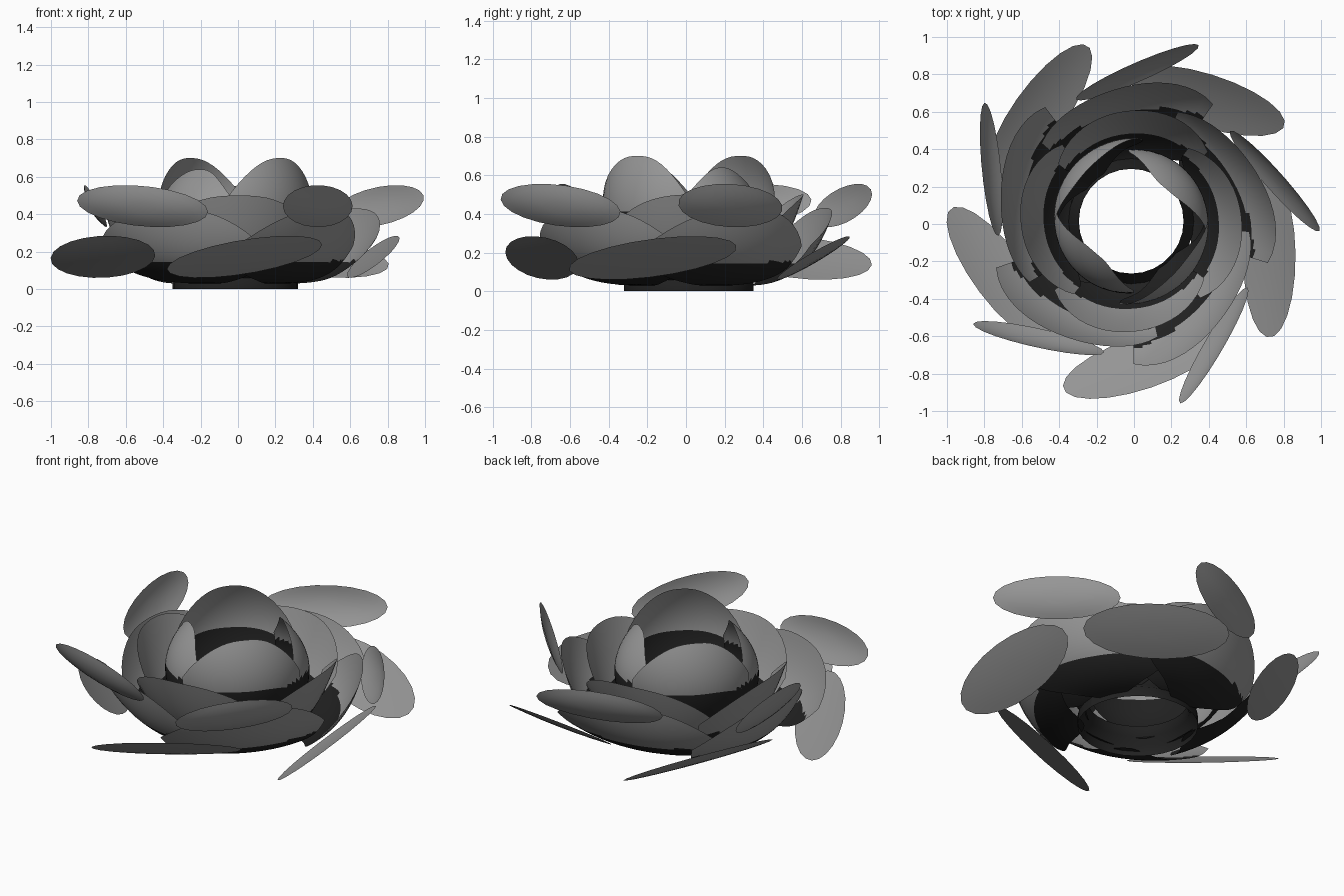
import bpy
import math
from mathutils import Vector, Matrix

cube = bpy.data.objects.get("Cube")
if cube:
    bpy.data.objects.remove(cube)

AXIS = Vector((-0.015, 0.015, 0))  # centre of the flower


def material(name, value):
    mat = bpy.data.materials.new(name)
    mat.use_nodes = True
    colour = (value, value, value, 1)
    mat.diffuse_color = colour
    bsdf = mat.node_tree.nodes["Principled BSDF"]
    bsdf.inputs["Base Color"].default_value = colour
    bsdf.inputs["Roughness"].default_value = 0.8
    return mat


GREY = material("petal grey", 0.3)
DARK = material("dark base", 0.015)


def add_object(name, verts, faces, mats, dark_below=None):
    mesh = bpy.data.meshes.new(name)
    mesh.from_pydata([v + AXIS for v in verts], [], faces)
    for mat in mats:
        mesh.materials.append(mat)
    for face in mesh.polygons:
        face.use_smooth = True
        if dark_below is not None and face.center.z < dark_below:
            face.material_index = 1
    obj = bpy.data.objects.new(name, mesh)
    bpy.context.collection.objects.link(obj)
    return obj


def grid_faces(rows, cols):
    return [(j * cols + i, j * cols + i + 1, (j + 1) * cols + i + 1, (j + 1) * cols + i)
            for j in range(rows - 1) for i in range(cols - 1)]


def oval_petals(name, centre, length, width, bulge, count=5, sides=22):
    """Ring of shallow oval petals, given the two half axes of the first one."""
    centre, length, width = Vector(centre), Vector(length), Vector(width)
    outward = length.cross(width).normalized()
    verts, faces = [], []
    rings = (1, 0.8, 0.55, 0.25)
    for j, size in enumerate(rings):
        for i in range(sides):
            a = math.tau * i / sides
            verts.append(centre + (length * math.cos(a) + width * math.sin(a)) * size
                         + outward * bulge * (1 - size * size))
            if j:
                k = (i + 1) % sides
                faces.append(((j - 1) * sides + i, (j - 1) * sides + k, j * sides + k, j * sides + i))
    last = (len(rings) - 1) * sides
    faces.append(tuple(range(last, last + sides)))
    for n in range(count):
        turn = Matrix.Rotation(math.tau * n / count, 3, "Z")
        add_object(f"{name}_{n + 1}", [turn @ v for v in verts], faces, [GREY])


def cup_petal(name, angle, span, curve, twist, flat, drop, dark_below, rows=23, cols=21):
    """Curved petal on a bowl whose profile is a quadratic curve of (radius, height)."""
    p0, p1, p2 = (Vector(p) for p in curve)
    verts = []
    for j in range(rows):
        t = j / (rows - 1)
        for i in range(cols):
            u = 2 * i / (cols - 1) - 1
            low, high = 0.2 * u * u, 1 - drop * abs(u) ** 2.5
            s = low + (high - low) * t
            r, z = p0 * (1 - s) ** 2 + p1 * 2 * s * (1 - s) + p2 * s * s
            r += (flat * u * u - twist * u) * s
            a = math.radians(angle + span * u * (0.65 + 0.35 * math.sin(math.pi * min(t, 0.6) / 1.2)))
            verts.append(Vector((r * math.cos(a), r * math.sin(a), z)))
    add_object(name, verts, grid_faces(rows, cols), [GREY, DARK], dark_below)


# Loose outer petals, low and high
oval_petals("low_outer_petal", (0.05, -0.76, 0.172), (0.415, 0.12, 0.065), (0, -0.147, 0.092), 0.012)
oval_petals("high_outer_petal", (-0.495, -0.625, 0.443), (0.35, -0.075, -0.03), (0, -0.052, 0.108), 0.03)

# Wide bowl petals
for n in range(5):
    cup_petal(f"bowl_petal_{n + 1}", -119 + 72 * n, 42,
              ((0.3, 0.03), (0.62, 0.02), (0.71, 0.43)), 0.09, 0.08, 0.28, 0.15)

# Middle petals
for n in range(4):
    cup_petal(f"middle_petal_{n + 1}", -88 + 90 * n, 50,
              ((0.31, 0.05), (0.46, 0.09), (0.59, 0.5)), 0.04, 0.02, 0.3, 0.2)

# Inner petals, alternating tall and short
for n in range(4):
    tip = (0.255, 0.64) if n % 2 else (0.36, 0.7)
    cup_petal(f"inner_petal_{n + 1}", -48 + 90 * n, 50,
              ((0.28, 0.08), (0.53, 0.38), tip), 0.03, 0, 0.38, 0.4)

# Open ring under the flower
SIDES = 28
ring = []
for r, z in ((0.335, 0), (0.335, 0.06), (0.29, 0.1), (0.28, 0.16)):
    for i in range(SIDES + 1):
        a = math.tau * i / SIDES
        ring.append(Vector((r * math.cos(a), r * math.sin(a), z)))
add_object("base_ring", ring, grid_faces(4, SIDES + 1), [DARK])
